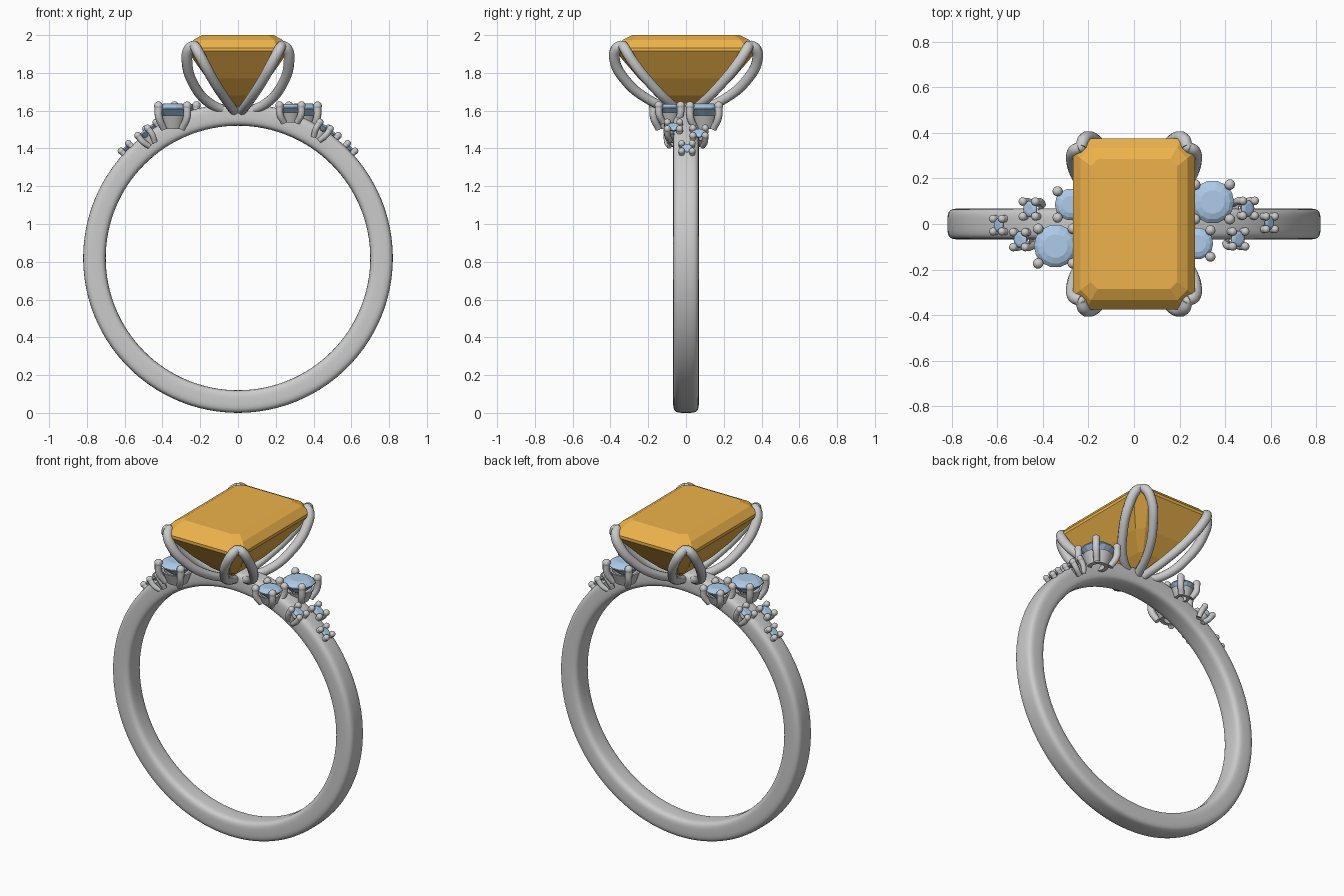
import bpy, bmesh
from math import sin, cos, pi, radians
from mathutils import Matrix, Vector

if "Cube" in bpy.data.objects:
    bpy.data.objects.remove(bpy.data.objects["Cube"])


def material(name, color):
    m = bpy.data.materials.new(name)
    m.diffuse_color = color
    m.use_nodes = True
    m.node_tree.nodes["Principled BSDF"].inputs["Base Color"].default_value = m.diffuse_color
    return m


AMBER = material("amber_gem", (0.85, 0.45, 0.07, 1))
BLUE = material("blue_gem", (0.42, 0.60, 0.82, 1))


def finish(name, bm, mat=None, matrix=Matrix(), smooth=True):
    bmesh.ops.recalc_face_normals(bm, faces=bm.faces)
    me = bpy.data.meshes.new(name)
    bm.to_mesh(me)
    bm.free()
    ob = bpy.data.objects.new(name, me)
    bpy.context.collection.objects.link(ob)
    me.transform(matrix)
    if mat:
        me.materials.append(mat)
    if smooth:
        bpy.ops.object.select_all(action='DESELECT')
        ob.select_set(True)
        bpy.context.view_layer.objects.active = ob
        bpy.ops.object.shade_smooth_by_angle(angle=radians(40))
    return ob


def skin(name, rings, closed=False, **kw):
    """Bridge a list of equal-length point rings; cap the ends unless closed."""
    bm = bmesh.new()
    vs = [[bm.verts.new(p) for p in r] for r in rings]
    n = len(rings[0])
    for i in range(len(vs) if closed else len(vs) - 1):
        a, b = vs[i], vs[(i + 1) % len(vs)]
        for k in range(n):
            bm.faces.new((a[k], a[(k + 1) % n], b[(k + 1) % n], b[k]))
    if not closed:
        bm.faces.new(vs[0])
        bm.faces.new(vs[-1])
    return finish(name, bm, **kw)


def lathe(name, profile, n, **kw):
    rings = [[(r * cos(2 * pi * k / n), r * sin(2 * pi * k / n), z) for k in range(n)]
             for r, z in profile]
    return skin(name, rings, **kw)


def wire(name, pts, radius, scales=None):
    cu = bpy.data.curves.new(name, 'CURVE')
    cu.dimensions = '3D'
    cu.bevel_depth = radius
    cu.bevel_resolution = 3
    cu.resolution_u = 8
    cu.use_fill_caps = True
    sp = cu.splines.new('BEZIER')
    sp.bezier_points.add(len(pts) - 1)
    for i, (bp, p) in enumerate(zip(sp.bezier_points, pts)):
        bp.co = p
        bp.handle_left_type = bp.handle_right_type = 'AUTO'
        bp.radius = scales[i] if scales else 1
    ob = bpy.data.objects.new(name, cu)
    bpy.context.collection.objects.link(ob)
    bpy.ops.object.select_all(action='DESELECT')
    ob.select_set(True)
    bpy.context.view_layer.objects.active = ob
    bpy.ops.object.convert(target='MESH')
    bpy.ops.object.shade_smooth_by_angle(angle=radians(50))


def ball(name, p, r):
    bm = bmesh.new()
    bmesh.ops.create_uvsphere(bm, u_segments=16, v_segments=10, radius=r)
    finish(name, bm, matrix=Matrix.Translation(p))


# Band: rounded-rectangle section swept round the finger
def spow(v, e):
    return (1 if v > 0 else -1) * abs(v) ** e


section = [(0.76 + 0.06 * spow(cos(t), 0.55), 0.068 * spow(sin(t), 0.45))
           for t in (2 * pi * (k + 0.5) / 28 for k in range(28))]
lathe("band", section, 128, closed=True,
      matrix=Matrix.Translation((0, 0, 0.82)) @ Matrix.Rotation(pi / 2, 4, 'X'))


# Centre stone: stepped emerald cut
def octagon(hx, hy, c, z):
    q = [(hx, hy - c), (hx - c, hy)]
    pts = q + [(-x, y) for x, y in q[::-1]]
    return [(x, y, z) for x, y in pts + [(-x, -y) for x, y in pts]]


steps = [(0.19, 0.285, 0.03, 2.0), (0.235, 0.335, 0.045, 1.975), (0.268, 0.375, 0.06, 1.933),
         (0.268, 0.375, 0.06, 1.915), (0.165, 0.25, 0.04, 1.77), (0.085, 0.155, 0.02, 1.68),
         (0.012, 0.07, 0.004, 1.62)]
skin("centre_stone", [octagon(*s) for s in steps], mat=AMBER, smooth=False)

# Four split leaf-shaped claws, two struts each
STRUT_A = [(0.01, 0.02, 1.585), (0.065, 0.2, 1.66), (0.13, 0.32, 1.76),
           (0.19, 0.378, 1.87), (0.222, 0.368, 1.93), (0.232, 0.335, 1.95)]
STRUT_B = [(0.02, 0.01, 1.585), (0.15, 0.085, 1.64), (0.235, 0.185, 1.74),
           (0.27, 0.282, 1.86), (0.258, 0.325, 1.93), (0.232, 0.335, 1.95)]
for sx in (1, -1):
    for sy in (1, -1):
        for nm, pts in (("claw_outer_strut", STRUT_A), ("claw_side_strut", STRUT_B)):
            wire(nm, [(x * sx, y * sy, z) for x, y, z in pts], 0.027,
                 [0.9, 0.95, 1, 1.05, 1.05, 0.9])
        ball("claw_tip", (0.235 * sx, 0.338 * sy, 1.942), 0.027)


# Side stones: brilliant gem in a tapered four-prong cup
def setting(size, M, r, depth, prong):
    gem = [(0.55 * r, 0.26 * r), (0.82 * r, 0.17 * r), (r, 0.02 * r), (r, -0.04 * r),
           (0.5 * r, -0.5 * r), (0.03 * r, -0.8 * r)]
    lathe(size + "_stone", gem, 14, mat=BLUE, matrix=M, smooth=False)
    b = 0.62 * r
    cup = [(b, -depth), (0.9 * r, -0.35 * depth), (0.78 * r, -0.35 * depth), (0.6 * b, -depth)]
    lathe(size + "_cup", cup, 24, closed=True, matrix=M)
    out = r + 0.6 * prong
    for k in range(4):
        a = pi / 4 + k * pi / 2
        pts = [(0.72 * r, -depth), (0.97 * out, -0.45 * depth), (out, 0.1 * r)]
        wire(size + "_prong", [M @ Vector((d * cos(a), d * sin(a), z)) for d, z in pts],
             prong, [0.85, 0.95, 1])
        ball(size + "_prong_tip", M @ Vector((out * cos(a), out * sin(a), 0.1 * r + 0.004)),
             prong * 1.1)


# name, x, y, z, radius, tilt in degrees, depth, prong radius
SETTINGS = [("large", 0.345, 0.097, 1.612, 0.095, 0, 0.108, 0.021),
            ("medium", 0.278, -0.086, 1.617, 0.07, 0, 0.08, 0.02),
            ("small", 0.5, 0.069, 1.482, 0.036, 37, 0.075, 0.017),
            ("small", 0.457, -0.066, 1.515, 0.036, 33, 0.075, 0.017),
            ("tiny", 0.595, 0.005, 1.402, 0.03, 46, 0.05, 0.016)]
for turn in (0, pi):
    for nm, x, y, z, r, tilt, depth, prong in SETTINGS:
        M = (Matrix.Rotation(turn, 4, 'Z') @ Matrix.Translation((x, y, z))
             @ Matrix.Rotation(radians(tilt), 4, 'Y'))
        setting(nm, M, r, depth, prong)
